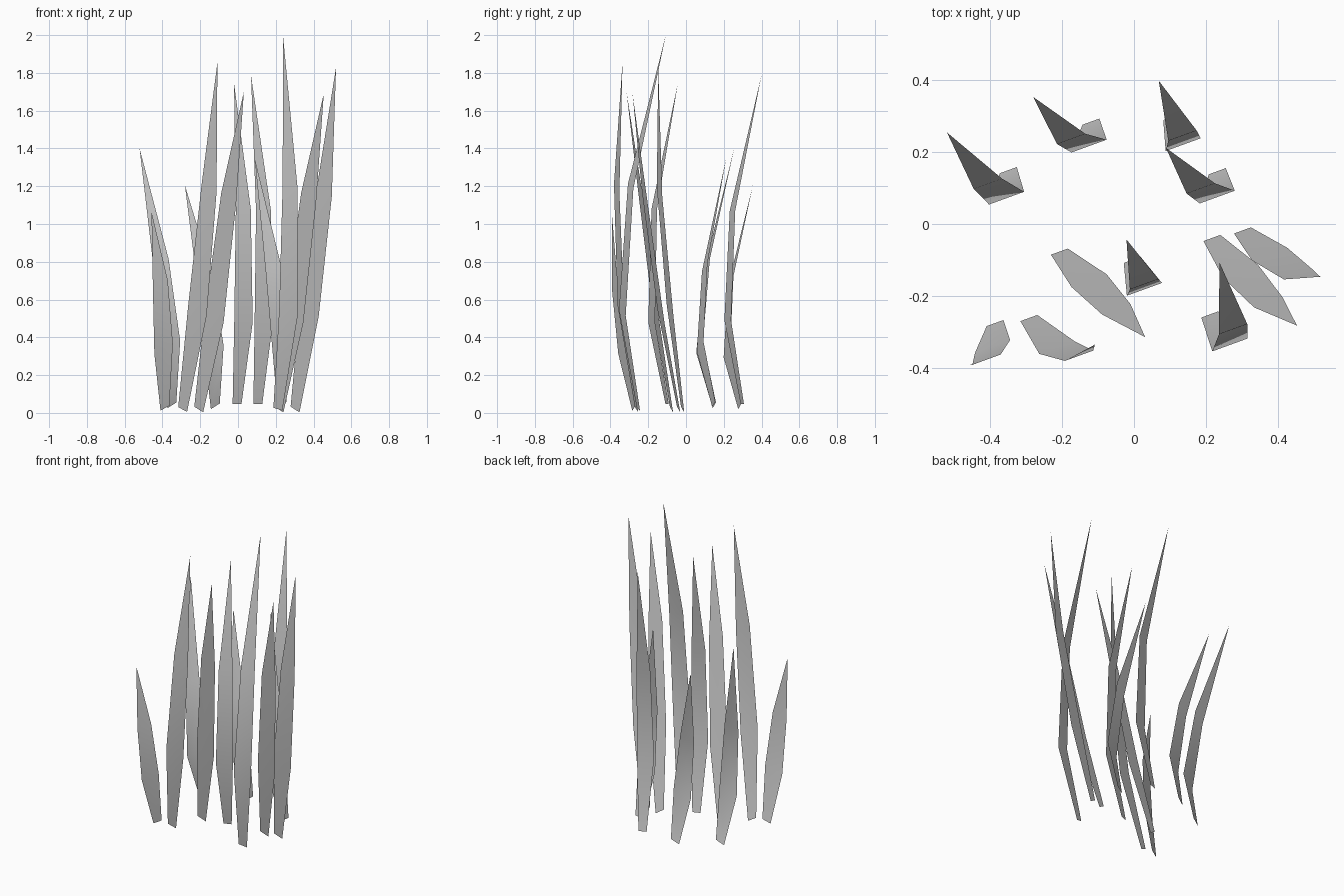
import bpy
import math
from mathutils import Vector

YAW = math.radians(20)                      # all blades face the same way
HALF_WIDTHS = (0.0250, 0.052, 0.042)        # base, middle, upper


def blade(name, path, slope):
    """Flat tapering strip: three paired stations and a pointed tip."""
    verts = []
    for centre, half in zip(path[:3], HALF_WIDTHS):
        side = Vector((math.cos(YAW), math.sin(YAW), slope)) * half
        verts += [Vector(centre) - side, Vector(centre) + side]
    verts.append(Vector(path[3]))
    faces = [(0, 1, 3, 2), (2, 3, 5, 4), (4, 5, 6)]
    mesh = bpy.data.meshes.new(name)
    mesh.from_pydata(verts, [], faces)
    mesh.shade_smooth()
    ob = bpy.data.objects.new(name, mesh)
    bpy.context.collection.objects.link(ob)


# Blades leaning left: (edge slope, centre line from base to tip)
left = [
    (0.6, [(-0.35, 0.15, 0.04), (-0.355, 0.072, 0.35), (-0.407, 0.112, 0.79), (-0.521, 0.255, 1.40)]),
    (0.6, [(-0.12, 0.285, 0.035), (-0.125, 0.217, 0.325), (-0.175, 0.237, 0.70), (-0.281, 0.354, 1.205)]),
    (0.5, [(0.232, 0.147, 0.045), (0.232, 0.075, 0.35), (0.186, 0.099, 0.77), (0.089, 0.212, 1.345)]),
    (0.5, [(-0.387, -0.276, 0.025), (-0.394, -0.341, 0.34), (-0.411, -0.378, 0.68), (-0.458, -0.393, 1.065)]),
]

# Upright blades curling backwards
upright = [
    (0.0, [(0.105, 0.298, 0.047), (0.137, 0.221, 0.49), (0.135, 0.246, 1.07), (0.069, 0.399, 1.785)]),
    (0.0, [(-0.005, -0.10, 0.047), (0.029, -0.182, 0.48), (0.028, -0.168, 1.08), (-0.021, -0.043, 1.745)]),
    (-0.3, [(0.211, -0.252, 0.02), (0.267, -0.337, 0.53), (0.276, -0.293, 1.2), (0.238, -0.107, 2.0)]),
]

# Blades leaning right and forwards
right = [
    (-0.6, [(0.302, -0.018, 0.018), (0.378, -0.084, 0.54), (0.457, -0.140, 1.17), (0.519, -0.147, 1.83)]),
    (-0.6, [(0.217, -0.039, 0.018), (0.297, -0.132, 0.51), (0.374, -0.218, 1.14), (0.454, -0.283, 1.69)]),
    (-0.6, [(-0.208, -0.077, 0.018), (-0.125, -0.158, 0.51), (-0.049, -0.238, 1.14), (0.031, -0.315, 1.70)]),
    (-0.5, [(-0.293, -0.262, 0.018), (-0.215, -0.344, 0.54), (-0.153, -0.367, 1.19), (-0.109, -0.336, 1.855)]),
]

for group, blades in (("left", left), ("upright", upright), ("right", right)):
    for i, (slope, path) in enumerate(blades, 1):
        blade(f"grass_blade_{group}_{i}", path, slope)
